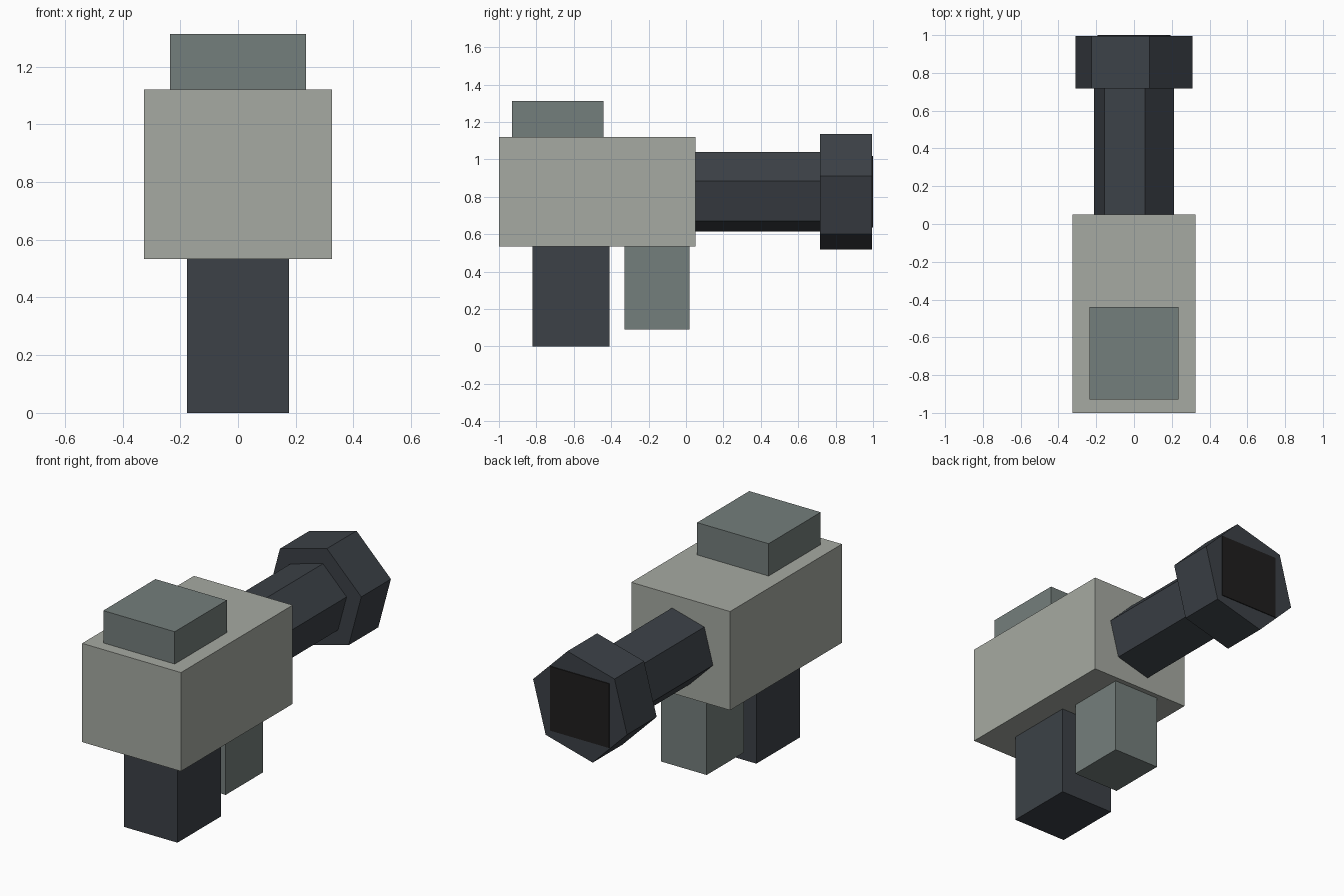
import bpy
import bmesh
import math
from mathutils import Matrix, Vector

cube = bpy.data.objects.get("Cube")
if cube:
    bpy.data.objects.remove(cube, do_unlink=True)


def material(name, rgb):
    mat = bpy.data.materials.new(name)
    mat.use_nodes = True
    color = (*rgb, 1.0)
    mat.diffuse_color = color
    mat.node_tree.nodes["Principled BSDF"].inputs["Base Color"].default_value = color
    return mat


pale_grey = material("pale grey", (0.38, 0.40, 0.36))
mid_grey = material("mid grey", (0.175, 0.21, 0.20))
charcoal = material("charcoal", (0.045, 0.053, 0.063))
near_black = material("near black", (0.014, 0.013, 0.013))


def add_object(name, bm, mat):
    mesh = bpy.data.meshes.new(name)
    bm.to_mesh(mesh)
    bm.free()
    mesh.materials.append(mat)
    obj = bpy.data.objects.new(name, mesh)
    bpy.context.collection.objects.link(obj)


def box(name, width, y, z, mat):
    """Box centred on x, spanning the given y and z ranges."""
    bm = bmesh.new()
    size = Vector((width, y[1] - y[0], z[1] - z[0]))
    centre = Vector((0, sum(y) / 2, sum(z) / 2))
    bmesh.ops.create_cube(bm, size=1, matrix=Matrix.LocRotScale(centre, None, size))
    add_object(name, bm, mat)


AXIS_Z = 0.827
TWIST = math.radians(15)


def hex_tube(name, radius, y, mat):
    """Six-sided prism along y, twisted about the barrel axis."""
    bm = bmesh.new()
    rings = []
    for depth in y:
        ring = []
        for i in range(6):
            a = TWIST + i * math.tau / 6
            ring.append(bm.verts.new((radius * math.cos(a), depth, AXIS_Z + radius * math.sin(a))))
        bm.faces.new(ring)
        rings.append(ring)
    front, back = rings
    for i in range(6):
        j = (i + 1) % 6
        bm.faces.new((front[i], front[j], back[j], back[i]))
    bmesh.ops.recalc_face_normals(bm, faces=bm.faces)
    add_object(name, bm, mat)


# Housing and the block on top
box("body", 0.65, (-1.0, 0.05), (0.533, 1.12), pale_grey)
box("top_block", 0.47, (-0.93, -0.44), (1.12, 1.312), mid_grey)

# Parts below the housing
box("front_grip", 0.352, (-0.82, -0.41), (0.0, 0.533), charcoal)
box("rear_block", 0.30, (-0.33, 0.02), (0.09, 0.533), mid_grey)

# Barrel, muzzle and dark bore plate
hex_tube("barrel", 0.22, (0.05, 0.717), charcoal)
hex_tube("muzzle", 0.32, (0.717, 0.995), charcoal)
box("bore_plate", 0.386, (0.993, 1.0), (AXIS_Z - 0.191, AXIS_Z + 0.191), near_black)
